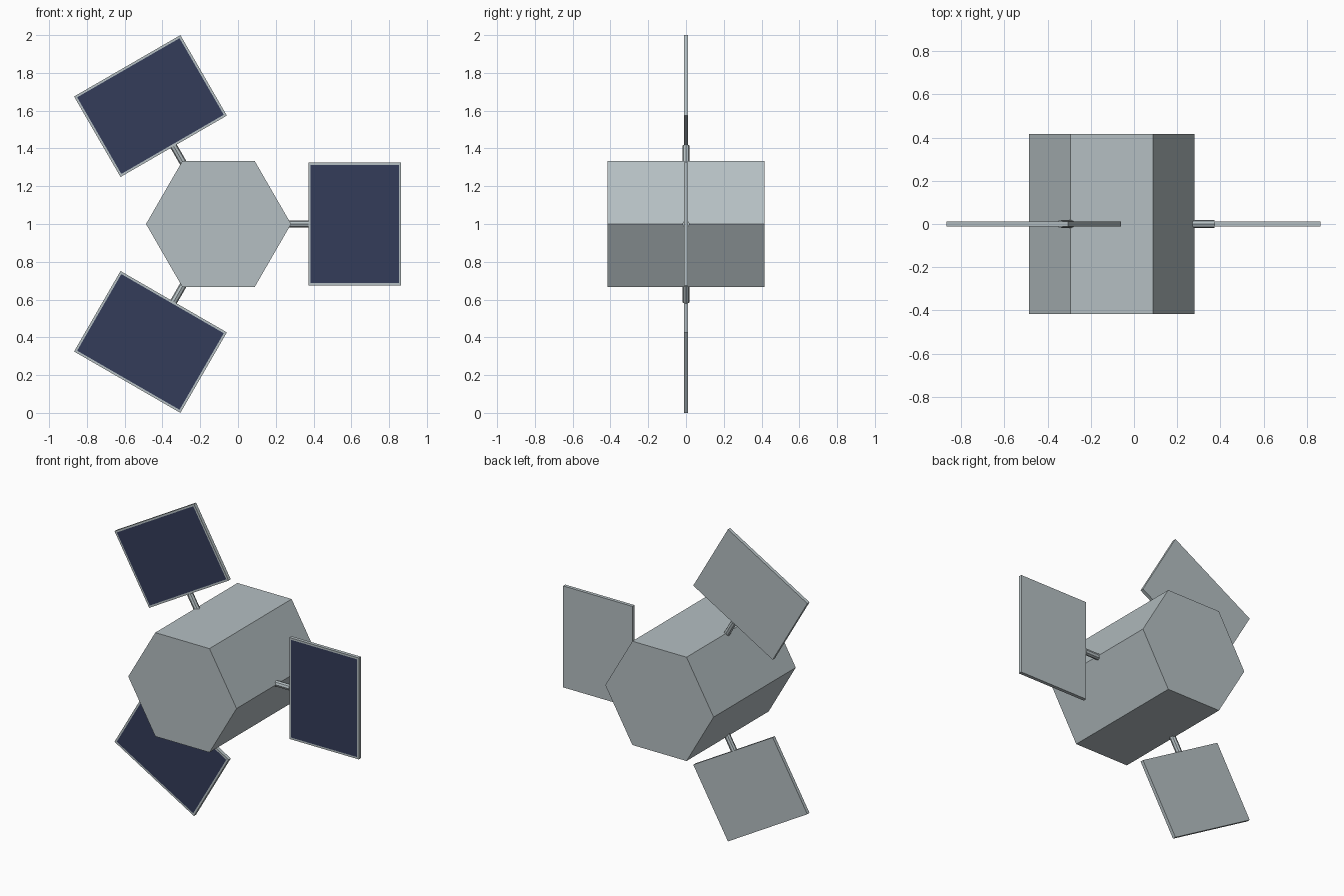
import bpy
import bmesh
from math import radians
from mathutils import Matrix, Vector

default = bpy.data.objects.get("Cube")
if default:
    bpy.data.objects.remove(default, do_unlink=True)

HUB = Matrix.Translation((-0.103, 0, 1))


def material(name, rgb):
    mat = bpy.data.materials.new(name)
    mat.use_nodes = True
    colour = (*rgb, 1)
    mat.diffuse_color = colour
    mat.node_tree.nodes["Principled BSDF"].inputs["Base Color"].default_value = colour
    return mat


GREY = material("satellite grey", (0.46, 0.52, 0.54))
NAVY = material("solar cell navy", (0.034, 0.045, 0.102))


def finish(bm, name, placement, mats):
    bmesh.ops.recalc_face_normals(bm, faces=bm.faces)
    mesh = bpy.data.meshes.new(name)
    bm.to_mesh(mesh)
    bm.free()
    for mat in mats:
        mesh.materials.append(mat)
    obj = bpy.data.objects.new(name, mesh)
    obj.matrix_world = placement
    bpy.context.collection.objects.link(obj)
    return obj


def prism(name, sides, radius, length, local, placement):
    bm = bmesh.new()
    bmesh.ops.create_cone(bm, cap_ends=True, segments=sides, radius1=radius,
                          radius2=radius, depth=length, matrix=local)
    return finish(bm, name, placement, [GREY])


def solar_panel(name, inner, outer, width, thickness, border, placement):
    bm = bmesh.new()
    size = Matrix.Diagonal((outer - inner, thickness, width, 1))
    bmesh.ops.create_cube(bm, size=1,
                          matrix=Matrix.Translation(((inner + outer) / 2, 0, 0)) @ size)
    # Cells are inset in the front face, leaving a thin frame
    bm.normal_update()
    cells = [f for f in bm.faces if f.normal.dot(Vector((0, -1, 0))) > 0.9]
    bmesh.ops.inset_region(bm, faces=cells, thickness=border, use_even_offset=True)
    for face in cells:
        face.material_index = 1
    return finish(bm, name, placement, [GREY, NAVY])


# Hexagonal body with corners pointing along the arms
to_depth = Matrix.Rotation(radians(90), 4, "X") @ Matrix.Rotation(radians(30), 4, "Z")
hexagon = prism("body", 6, 0.384, 0.832, to_depth, HUB)
corner = max(v.co.x for v in hexagon.data.vertices)
if corner < 0.38:
    hexagon.data.transform(Matrix.Rotation(radians(30), 4, "Y"))

# Three arms, each a short rod carrying a solar panel
along_x = Matrix.Translation((0.408, 0, 0)) @ Matrix.Rotation(radians(90), 4, "Y")
for side, angle in (("left", 0), ("upper_right", 120), ("lower_right", 240)):
    turn = HUB @ Matrix.Rotation(radians(-angle), 4, "Y")
    prism(side + "_rod", 8, 0.019, 0.136, along_x, turn)
    solar_panel(side + "_panel", 0.475, 0.967, 0.65, 0.022, 0.012, turn)
